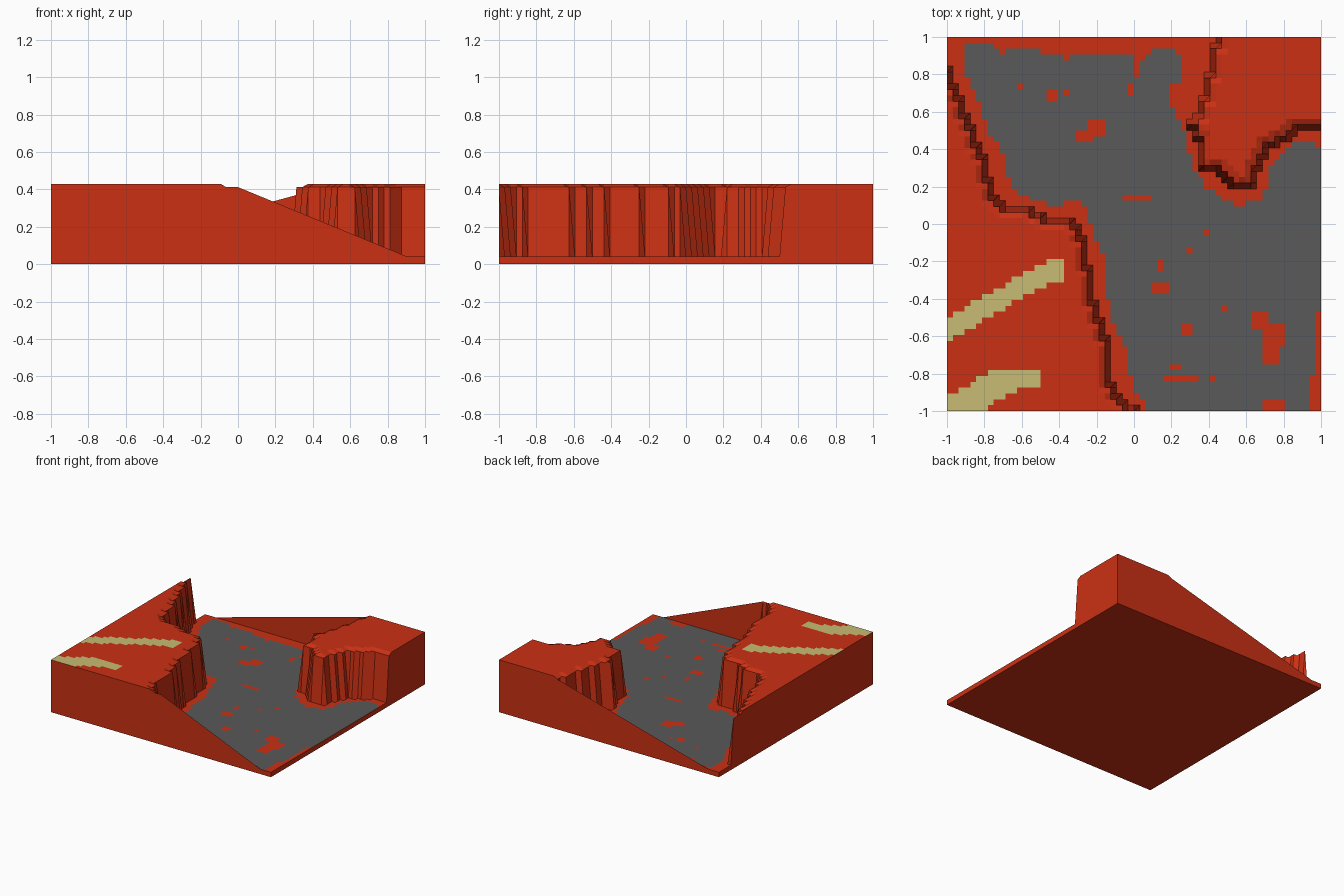
import bpy, bmesh

if "Cube" in bpy.data.objects:
    bpy.data.objects.remove(bpy.data.objects["Cube"])

N = 64                                   # grid cells per side
TOP, LIP, FLOOR = 0.43, 0.412, 0.04      # plateau, cliff edge and valley heights

# Outlines seen from above
LEFT_PLATEAU = [(-1.1, .9), (-1, .83), (-.95, .69), (-.88, .53), (-.8, .32), (-.76, .15), (-.69, .085),
                (-.53, .06), (-.45, .02), (-.32, 0), (-.27, -.09), (-.235, -.35), (-.19, -.51),
                (-.155, -.62), (-.145, -.83), (-.075, -.95), (.01, -1), (.01, -1.1), (-1.1, -1.1)]
RIGHT_PLATEAU = [(.455, 1.1), (.455, 1), (.42, .88), (.395, .74), (.37, .64), (.31, .53), (.34, .48),
                 (.365, .31), (.43, .29), (.5, .22), (.64, .21), (.66, .32), (.7, .4), (.78, .45),
                 (.87, .5), (1, .52), (1.1, .52), (1.1, 1.1)]
ROAD = [(-.9, .95), (-.85, .97), (-.76, .97), (-.73, .92), (-.55, .93), (-.38, .89), (-.01, .9), (0, .79),
        (.03, .79), (.04, .87), (.1, .94), (.22, .94), (.25, .9), (.25, .77), (.2, .74), (.2, .64),
        (.27, .5), (.31, .31), (.38, .21), (.48, .13), (.56, .1), (.68, .13), (.72, .21), (.73, .32),
        (.8, .38), (.88, .44), (.97, .44), (1, .4), (1, -.4), (.96, -.55), (.98, -.7), (.94, -.85),
        (.95, -1), (.8, -1), (.8, -.95), (.7, -.95), (.7, -1), (.08, -1), (0, -.88), (-.05, -.65),
        (-.1, -.55), (-.17, -.3), (-.16, -.2), (-.2, -.1), (-.24, 0), (-.25, .1), (-.3, .12),
        (-.45, .1), (-.62, .17), (-.68, .25), (-.7, .38), (-.78, .5), (-.83, .65), (-.9, .8)]
STRIPES = [[(-.46, -.19), (-.38, -.19), (-.38, -.3), (-.45, -.31), (-1, -.63), (-1, -.5)],
           [(-.75, -.78), (-.5, -.78), (-.5, -.87), (-.6, -.87), (-.78, -.98), (-.78, -1), (-1, -1), (-1, -.93)]]
# Bare patches in the road: x0, x1, y0, y1
PATCHES = [(-.47, -.41, .66, .72), (-.63, -.59, .72, .75), (-.38, -.34, .69, .72), (-.04, 0, .69, .75),
           (-.32, -.21, .43, .5), (-.24, -.15, .47, .55), (-.06, .1, .12, .15), (.37, .41, -.06, -.03),
           (.28, .31, -.15, -.12), (.12, .16, -.24, -.2), (.09, .18, -.39, -.3), (.47, .5, -.46, -.43),
           (.26, .31, -.59, -.52), (.63, .71, -.55, -.47), (.7, .8, -.65, -.52), (.7, .78, -.75, -.65),
           (.19, .26, -.79, -.76), (.15, .35, -.84, -.8), (.4, .44, -.84, -.8)]


def inside(poly, x, y):
    hit = False
    for (ax, ay), (bx, by) in zip(poly, poly[1:] + poly[:1]):
        if (ay > y) != (by > y) and x < ax + (y - ay) * (bx - ax) / (by - ay):
            hit = not hit
    return hit


def coord(i):
    return -1 + 2 * i / N


def material(name, color):
    m = bpy.data.materials.new(name)
    m.diffuse_color = (*color, 1)
    m.use_nodes = True
    m.node_tree.nodes["Principled BSDF"].inputs["Base Color"].default_value = m.diffuse_color
    return m


# Height of every grid corner: plateau, lowered lip next to a drop, valley floor
R = range(N + 1)
high = {(i, j): any(inside(p, coord(i) * .9999, coord(j) * .9999) for p in (LEFT_PLATEAU, RIGHT_PLATEAU))
        for i in R for j in R}


def height(i, j):
    if not high[i, j]:
        return FLOOR
    near = [high.get((i + a, j + b), True) for a in (-1, 0, 1) for b in (-1, 0, 1)]
    return TOP if all(near) else LIP


def paint(x, y):
    if any(inside(s, x, y) for s in STRIPES):
        return 2
    bare = any(a < x < b and c < y < d for a, b, c, d in PATCHES)
    return 1 if inside(ROAD, x, y) and not bare else 0


bm = bmesh.new()
grid = {(i, j): bm.verts.new((coord(i), coord(j), height(i, j))) for i in R for j in R}

# Upper surface, coloured cell by cell
for i in range(N):
    for j in range(N):
        f = bm.faces.new([grid[i, j], grid[i + 1, j], grid[i + 1, j + 1], grid[i, j + 1]])
        f.material_index = paint(coord(i + .5), coord(j + .5))


# Side walls: the front and back ones slant straight down from the cliff edge to the far corner
def wall(keys, slanted):
    top = [grid[k].co.copy() for k in keys]
    if slanted:
        edge = max(n for n, p in enumerate(top) if p.z > FLOOR + .01)
        top = top[:edge + 1] + [p for p in top[edge + 1:] if abs(p.x) >= .89]
    base = [(top[-1].x, top[-1].y, 0), (top[0].x, top[0].y, 0)]
    return bm.faces.new([bm.verts.new(p) for p in top + base])


walls = [(wall([(i, 0) for i in R], True), (0, -1, 0)),
         (wall([(i, N) for i in reversed(R)], True), (0, 1, 0)),
         (wall([(0, j) for j in R], False), (-1, 0, 0)),
         (wall([(N, j) for j in reversed(R)], False), (1, 0, 0)),
         (bm.faces.new([bm.verts.new((x, y, 0)) for x, y in ((-1, -1), (-1, 1), (1, 1), (1, -1))]), (0, 0, -1))]
for f, out in walls:
    f.normal_update()
    if f.normal.dot(out) < 0:
        f.normal_flip()

mesh = bpy.data.meshes.new("canyon_tile")
bm.to_mesh(mesh)
bm.free()
for m in (material("red_rock", (.6, .03, .007)), material("grey_road", (.1, .1, .1)),
          material("sand_stripe", (.58, .5, .17))):
    mesh.materials.append(m)
bpy.context.collection.objects.link(bpy.data.objects.new("canyon_tile", mesh))
